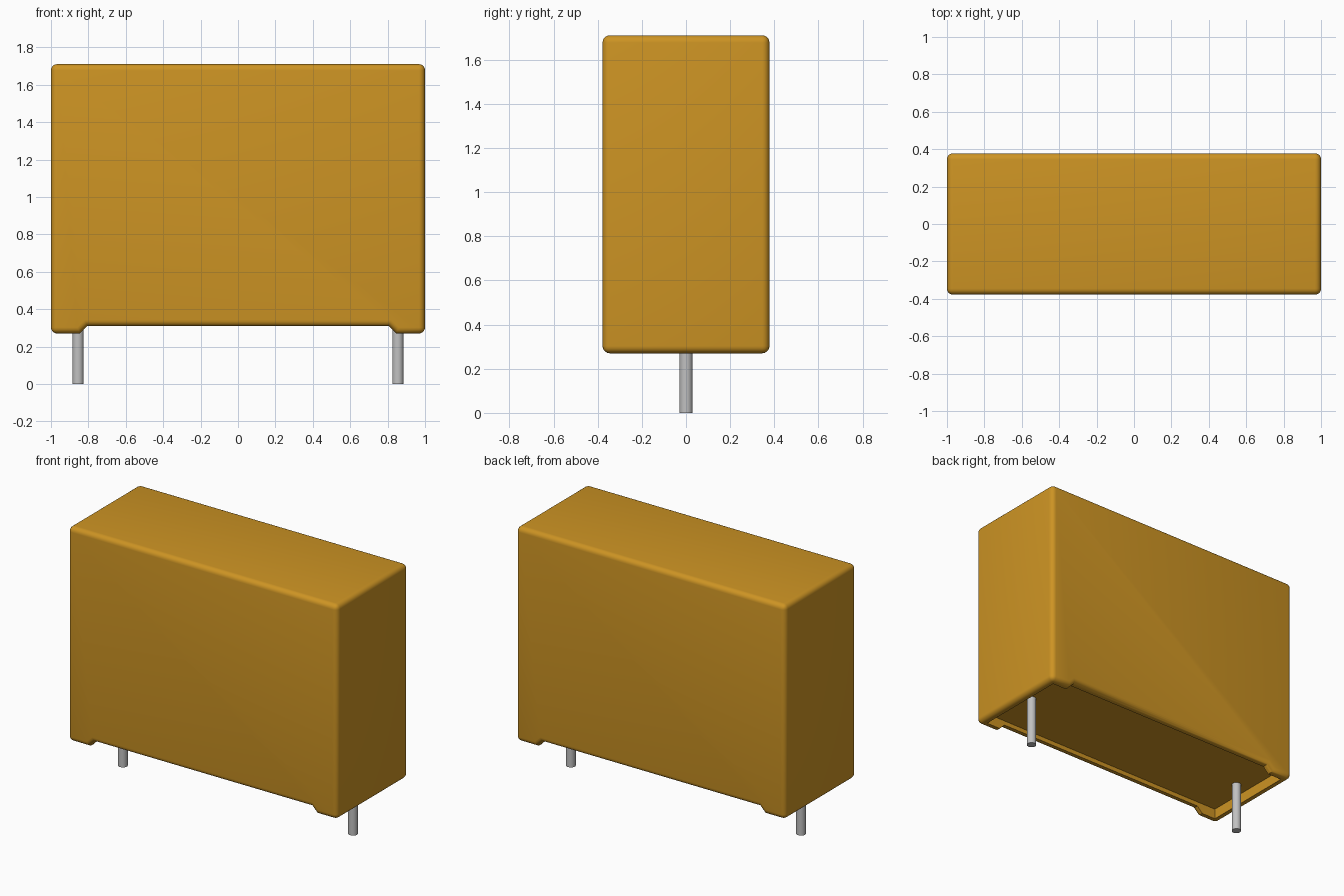
import bpy, bmesh, math

if "Cube" in bpy.data.objects:
    bpy.data.objects.remove(bpy.data.objects["Cube"], do_unlink=True)


def make_material(name, rgb):
    mat = bpy.data.materials.new(name)
    mat.use_nodes = True
    mat.diffuse_color = (*rgb, 1)
    mat.node_tree.nodes["Principled BSDF"].inputs["Base Color"].default_value = (*rgb, 1)
    return mat


def make_object(name, bm, mat):
    bmesh.ops.recalc_face_normals(bm, faces=bm.faces[:])
    mesh = bpy.data.meshes.new(name)
    bm.to_mesh(mesh)
    bm.free()
    mesh.materials.append(mat)
    obj = bpy.data.objects.new(name, mesh)
    bpy.context.collection.objects.link(obj)
    return obj


def select_only(obj):
    bpy.ops.object.select_all(action='DESELECT')
    obj.select_set(True)
    bpy.context.view_layer.objects.active = obj


amber = make_material("amber_plastic", (0.61, 0.295, 0.017))
metal = make_material("grey_metal", (0.53, 0.53, 0.53))

HALF_Y, BOTTOM, TOP = 0.378, 0.27, 1.71
NOTCH_Z, FLOOR_Z, WALL = 0.31, 0.34, 0.05

# Case: side profile with corner feet, extruded front to back
half = [(0.805, NOTCH_Z), (0.845, BOTTOM), (1.0, BOTTOM), (1.0, TOP)]
profile = half + [(-x, z) for x, z in reversed(half)]
bm = bmesh.new()
front = bm.faces.new([bm.verts.new((x, -HALF_Y, z)) for x, z in profile])
ext = bmesh.ops.extrude_face_region(bm, geom=[front], use_keep_orig=True)
bmesh.ops.translate(bm, vec=(0, 2 * HALF_Y, 0),
                    verts=[g for g in ext["geom"] if isinstance(g, bmesh.types.BMVert)])
bmesh.ops.recalc_face_normals(bm, faces=bm.faces[:])

# Round every outer edge except the cross edges of the notch
round_edges = [e for e in bm.edges
               if abs(e.verts[0].co.y - e.verts[1].co.y) < 0.01
               or abs(e.verts[0].co.x) > 0.99]
bmesh.ops.bevel(bm, geom=round_edges, offset=0.033, offset_type='OFFSET',
                segments=5, profile=0.5, affect='EDGES', clamp_overlap=True)
case = make_object("case", bm, amber)

# Recess in the underside, leaving a thin rim
bm = bmesh.new()
bmesh.ops.create_cube(bm, size=1)
for v in bm.verts:
    v.co.x *= 2 * (1 - WALL)
    v.co.y *= 2 * (HALF_Y - WALL)
    v.co.z = FLOOR_Z if v.co.z > 0 else 0.1
cutter = make_object("recess_cutter", bm, amber)
cutter.hide_render = True
cut = case.modifiers.new("recess", 'BOOLEAN')
cut.operation = 'DIFFERENCE'
cut.solver = 'EXACT'
cut.object = cutter
select_only(case)
bpy.ops.object.modifier_apply(modifier=cut.name)
bpy.data.objects.remove(cutter, do_unlink=True)
select_only(case)
bpy.ops.object.shade_smooth_by_angle(angle=math.radians(35))

# Round wire leads, running up into the case
for name, x in (("right_lead", -0.855), ("left_lead", 0.855)):
    bm = bmesh.new()
    bmesh.ops.create_cone(bm, cap_ends=True, segments=32, radius1=0.03,
                          radius2=0.03, depth=FLOOR_Z + 0.02)
    bmesh.ops.translate(bm, verts=bm.verts[:], vec=(x, 0, (FLOOR_Z + 0.02) / 2))
    lead = make_object(name, bm, metal)
    select_only(lead)
    bpy.ops.object.shade_smooth_by_angle(angle=math.radians(35))
